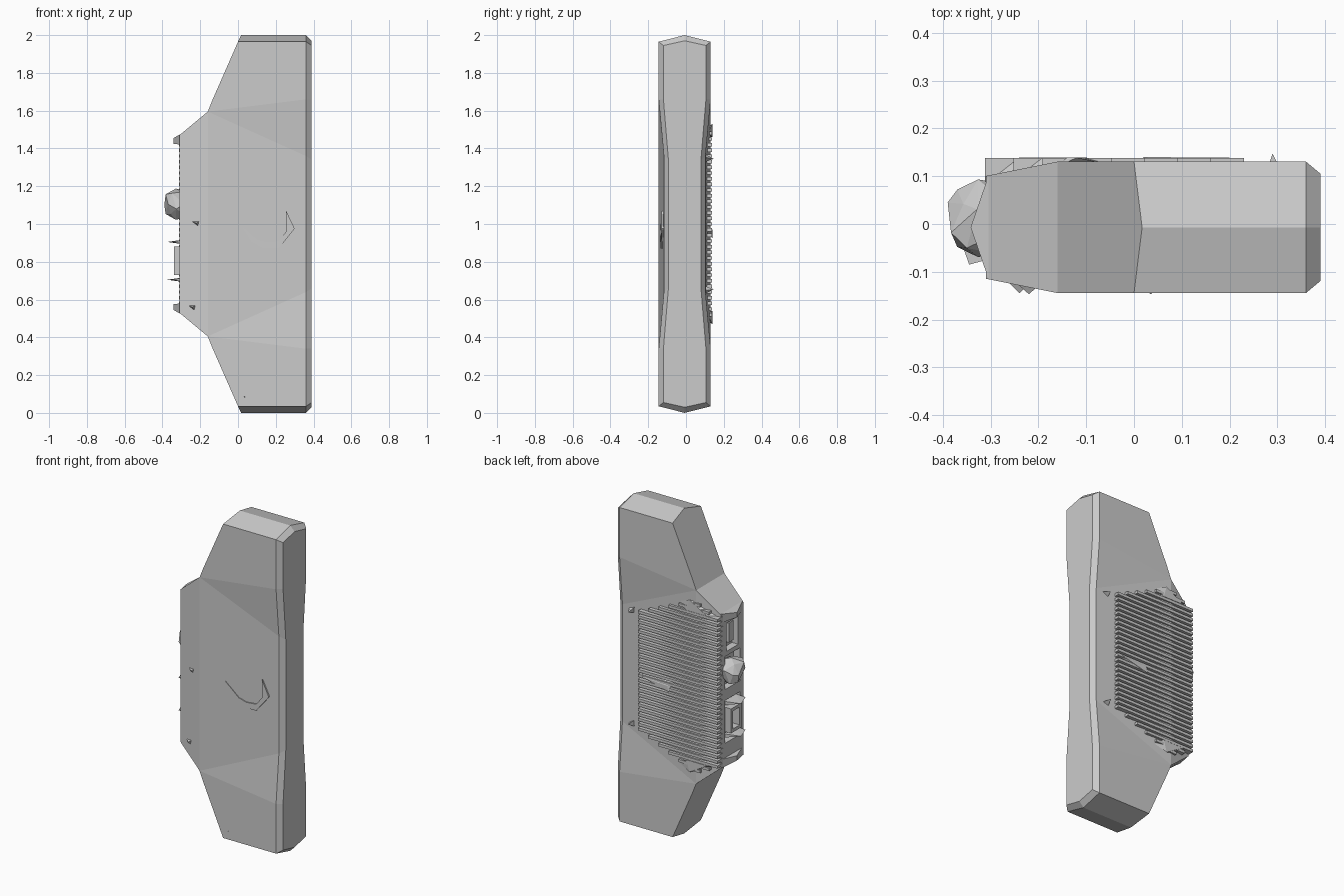
import bpy, bmesh, math
from mathutils import Vector

if "Cube" in bpy.data.objects:
    bpy.data.objects.remove(bpy.data.objects["Cube"])

CY = -0.007


def make(name, verts, faces):
    bm = bmesh.new()
    vs = [bm.verts.new(v) for v in verts]
    for f in faces:
        bm.faces.new([vs[i] for i in f])
    return finish(name, bm)


def finish(name, bm):
    bmesh.ops.remove_doubles(bm, verts=bm.verts[:], dist=1e-5)
    bmesh.ops.recalc_face_normals(bm, faces=bm.faces[:])
    me = bpy.data.meshes.new(name)
    bm.to_mesh(me)
    bm.free()
    ob = bpy.data.objects.new(name, me)
    bpy.context.collection.objects.link(ob)
    return ob


def hull(name, pts):
    bm = bmesh.new()
    for p in pts:
        bm.verts.new(p)
    bmesh.ops.convex_hull(bm, input=bm.verts[:])
    return finish(name, bm)


def box(name, x, y, z):
    return hull(name, [(a, b, c) for a in x for b in y for c in z])


# Main body: one quarter of named points, mirrored in y and z
K = {'A1': (0.017, 0, 1.0), 'A2': (0.36, 0, 1.0), 'A3': (0.39, 0, 0.97),
     'B1': (0, .1375, .965), 'B2': (0.36, .1375, .965), 'B3': (0.39, .1125, .945),
     'C1': (-.134, .1375, .66), 'C2': (0.36, .1375, .66), 'C3': (0.39, .1125, .66),
     'D1': (-.16, .1375, .595), 'D2': (0.36, .11, .36), 'D3': (0.39, .086, .34),
     'E1': (-.31, .1075, .47)}
bm = bmesh.new()


def face(pts):
    bm.faces.new([bm.verts.new((K[k][0], CY + s * K[k][1], 1 + t * K[k][2])) for k, s, t in pts])


for t in (1, -1):
    for s in (1, -1):
        for f in ('A1 A2 B2 B1', 'A2 A3 B3 B2', 'B1 B2 C2 C1', 'C1 C2 D1',
                  'C2 D2 D1', 'B2 B3 C3 C2', 'C2 C3 D3 D2'):
            face([(k, s, t) for k in f.split()])
    for right, left in (('B3 C3', 'C3 B3 A3'), ('C3 D3', 'D3 C3'),
                        ('A1 B1 C1 D1', 'D1 C1 B1'), ('D1 E1', 'E1 D1')):
        face([(k, 1, t) for k in right.split()] + [(k, -1, t) for k in left.split()])
for s in (1, -1):
    for a, b in (('D1', 'D2'), ('D2', 'D3'), ('E1', 'D1')):
        face([(a, s, 1), (b, s, 1), (b, s, -1), (a, s, -1)])
for a, b in ((('D3', 1), ('D3', -1)), (('E1', 1), ('E1', -1))):
    face([(*a, 1), (*b, 1), (*b, -1), (*a, -1)])
body = finish('body', bm)

# Recesses in the narrow left side
for i, (z0, z1) in enumerate(((1.23, 1.40), (0.67, 0.93), (1.0, 1.2))):
    h = 0.055 if i == 0 else 0.07
    pts = []
    for x, g in ((-0.34, 0.02), (-0.28, -0.015)):
        pts += [(x, CY + a * (h + g), z) for a in (1, -1) for z in (z0 - g * .6, z1 + g * .6)]
    cut = hull('recess_cutter', pts)
    cut.hide_render = True
    m = body.modifiers.new('recess', 'BOOLEAN')
    m.operation, m.solver, m.object = 'DIFFERENCE', 'EXACT', cut
    bpy.context.view_layer.objects.active = body
    bpy.ops.object.modifier_apply(modifier=m.name)
    bpy.data.objects.remove(cut)

# Ridged end caps of the left side
for t in (1, -1):
    hull('side_end_cap', [(x, CY + y, 1 + t * z)
                          for x, y, z in ((-.305, .107, .475), (-.305, -.107, .475),
                                          (-.305, .107, .42), (-.305, -.107, .42),
                                          (-.342, 0, .455), (-.342, 0, .425))])

# Slot tongue
box('slot_tongue', (-.305, -.275), (-.025, .02), (1.27, 1.39))

# Faceted knob on the left side
pts = []
for x, r, off in ((-.285, .075, 0), (-.335, .085, .3), (-.37, .06, .0)):
    for i in range(6):
        a = i * math.tau / 6 + off
        pts.append((x + .015 * math.sin(a * 2), .012 + r * math.cos(a), 1.105 + r * math.sin(a)))
hull('side_knob', pts + [(-.39, .045, 1.1)])

# Square socket ring made of four bars, with pointed fins above and below
for s in (1, -1):
    box('socket_bar', (-.338, -.27), (CY + s * .032, CY + s * .052), (.73, .88))
    box('socket_bar', (-.338, -.27), (CY - .052, CY + .052), (.805 + s * .055, .805 + s * .075))
    hull('socket_fin', [(-.29, y, .805 + s * .1 + d) for y in (-.07, .05) for d in (-.012, .012)]
         + [(-.375, 0.0, .805 + s * .1), (-.345, -.085, .805 + s * .1)])

# Horizontal cooling slats on the back, trimmed to the panel outline
N = 35
for i in range(N):
    z = -.51 + 1.02 * i / (N - 1)
    d = abs(z)
    xr = .23 - max(0, d - .36) * 2.3
    xl = -.312 + max(0, d - .45) * 2.0
    box('cooling_slat', (xl, xr), (.088, .138), (1 + z - .0085, 1 + z + .0085))

# Angular fittings over the slats
for t in (1, -1):
    hull('slat_corner_fitting', [(x, y, 1 + t * z) for x, y, z in
         ((-.03, .12, .49), (-.12, .139, .53), (-.29, .10, .46), (-.24, .139, .46), (-.1, .139, .46), (-.2, .1, .5))])
    hull('back_stud', [(.32, .09, 1 + t * .355), (.27, .09, 1 + t * .375), (.275, .09, 1 + t * .325),
                       (.29, .147, 1 + t * .345)])
hull('slat_latch', [(.22, .11, 1.0), (.2, .139, .97), (.03, .14, .96), (.0, .12, .99),
                    (.02, .14, .925), (.19, .11, .955)])

# Small pointed studs on the front
for x, z, y in ((-.22, 1.005, -.13), (-.24, .56, -.125), (.035, .085, -.135)):
    tip = max(-.147, y - .02)
    hull('front_stud', [(x - .03, y + .01, z + .01), (x + .03, y + .01, z + .02),
                        (x + .015, y + .01, z - .03), (x, tip, z)])

# Thin raised crescent on the front
outer = [(.01, 1.0), (.07, .905), (.13, .872), (.215, .87), (.30, .975)]
inner = [(.01, 1.0), (.10, .92), (.15, .905), (.215, .91), (.255, .96)]
tip = (.255, 1.07)
outline = outer + [tip] + inner[:0:-1]
n = len(outline)
front = [(x, -.1385 + max(0, x) * .03, z) for x, z in outline]
back = [(x, -.115, z) for x, z in outline]
make('front_crescent', front + back,
     [tuple(range(n)), tuple(range(2 * n - 1, n - 1, -1))]
     + [(i, (i + 1) % n, n + (i + 1) % n, n + i) for i in range(n)])
